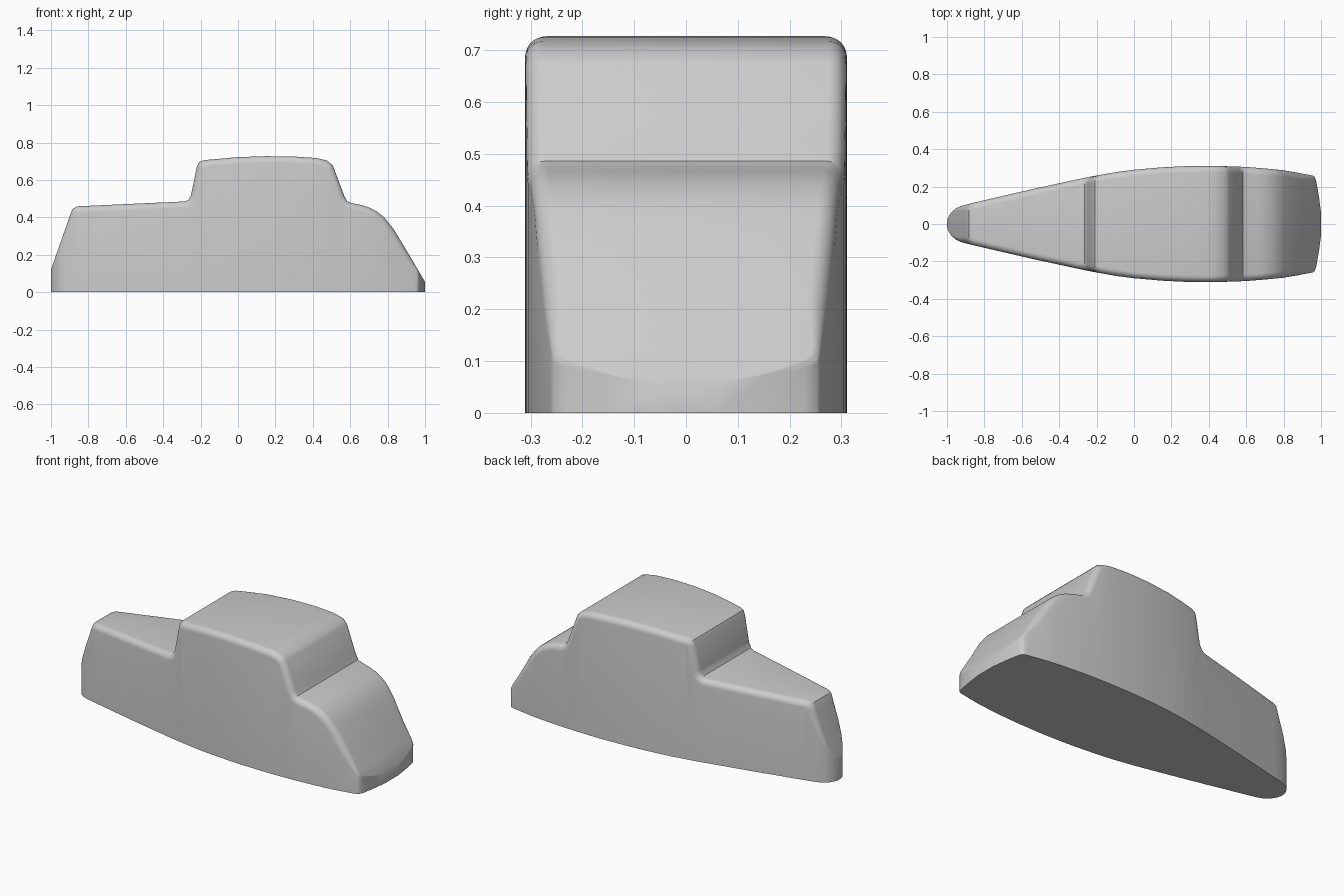
import bpy, bmesh, math

cube = bpy.data.objects.get("Cube")
if cube:
    bpy.data.objects.remove(cube)

# Side profile (x, height): nose, bonnet, cabin, rounded tail
PROFILE = [(-1, .12), (-.895, .42), (-.882, .448), (-.86, .459), (-.285, .485),
           (-.265, .493), (-.252, .515), (-.22, .67), (-.208, .695), (-.18, .706),
           (0, .722), (.15, .727), (.3, .725), (.42, .717), (.48, .702), (.508, .675),
           (.568, .515), (.584, .486), (.61, .476), (.66, .466), (.7, .453),
           (.74, .433), (.78, .402), (.83, .34), (.9, .225), (1, .055)]
# Plan outline (x, half width): round nose, bulging flanks, bowed tail
PLAN = [(-1, .012), (-.996, .029), (-.983, .056), (-.963, .077), (-.937, .093),
        (-.9, .104), (-.55, .185), (-.25, .25), (-.1, .277), (0, .29), (.15, .303),
        (.27, .309), (.38, .311), (.5, .309), (.6, .305), (.7, .297), (.8, .287),
        (.9, .27), (.955, .259), (.966, .252), (.972, .238), (.98, .2), (.99, .14), (1, .06)]
RADIUS = .035
STEPS = 6


def sample(curve, x):
    for (x0, v0), (x1, v1) in zip(curve, curve[1:]):
        if x <= x1:
            t = max(0, (x - x0) / (x1 - x0))
            return v0 + (v1 - v0) * t
    return curve[-1][1]


def section(i, xs):
    """Half section from the top edge, around the rounded shoulder, to the floor."""
    x, z = xs[i], sample(PROFILE, xs[i])
    a, b = xs[max(i - 1, 0)], xs[min(i + 1, len(xs) - 1)]
    ends = []
    for p, q in ((a, x), (x, b)):
        if q > p:
            dz = sample(PROFILE, q) - sample(PROFILE, p)
            n = math.hypot(q - p, dz)
            ends.append((-dz / n, (q - p) / n))
    nx, nz = (sum(c) for c in zip(*ends))
    length = math.hypot(nx, nz)
    nx, nz = nx / length, nz / length
    # The shoulder rounding fades out at both ends
    r = RADIUS * min(1, (1 + x) / .1, (1 - x) / .1)
    r = min(r, sample(PLAN, x) * .35)
    pts = []
    for k in range(STEPS + 1):
        ang = math.pi / 2 * k / STEPS
        drop = r * (1 - math.cos(ang))
        px = x - nx * drop
        pts.append((px, sample(PLAN, px) - r * (1 - math.sin(ang)), z - nz * drop))
    pts.append((pts[-1][0], pts[-1][1], 0))
    return pts


def build_body():
    xs = sorted({p[0] for p in PROFILE} | {p[0] for p in PLAN})
    bm = bmesh.new()
    rings = []
    for i in range(len(xs)):
        half = section(i, xs)
        ring = [(x, -y, z) for x, y, z in reversed(half)] + half
        rings.append([bm.verts.new(p) for p in ring])
    count = len(rings[0])
    for a, b in zip(rings, rings[1:]):
        for j in range(count):
            k = (j + 1) % count
            bm.faces.new((a[j], a[k], b[k], b[j]))
    bm.faces.new(rings[0])
    bm.faces.new(rings[-1])
    bmesh.ops.remove_doubles(bm, verts=bm.verts, dist=1e-5)
    bmesh.ops.recalc_face_normals(bm, faces=bm.faces)
    mesh = bpy.data.meshes.new("car_body")
    bm.to_mesh(mesh)
    bm.free()
    obj = bpy.data.objects.new("car_body", mesh)
    bpy.context.collection.objects.link(obj)
    return obj


body = build_body()

# Single plain grey finish
grey = bpy.data.materials.new("plain grey")
grey.use_nodes = True
colour = (.6, .6, .6, 1)
grey.diffuse_color = colour
grey.node_tree.nodes["Principled BSDF"].inputs["Base Color"].default_value = colour
body.data.materials.append(grey)

bpy.ops.object.select_all(action='DESELECT')
body.select_set(True)
bpy.context.view_layer.objects.active = body
bpy.ops.object.shade_smooth_by_angle(angle=math.radians(35))
